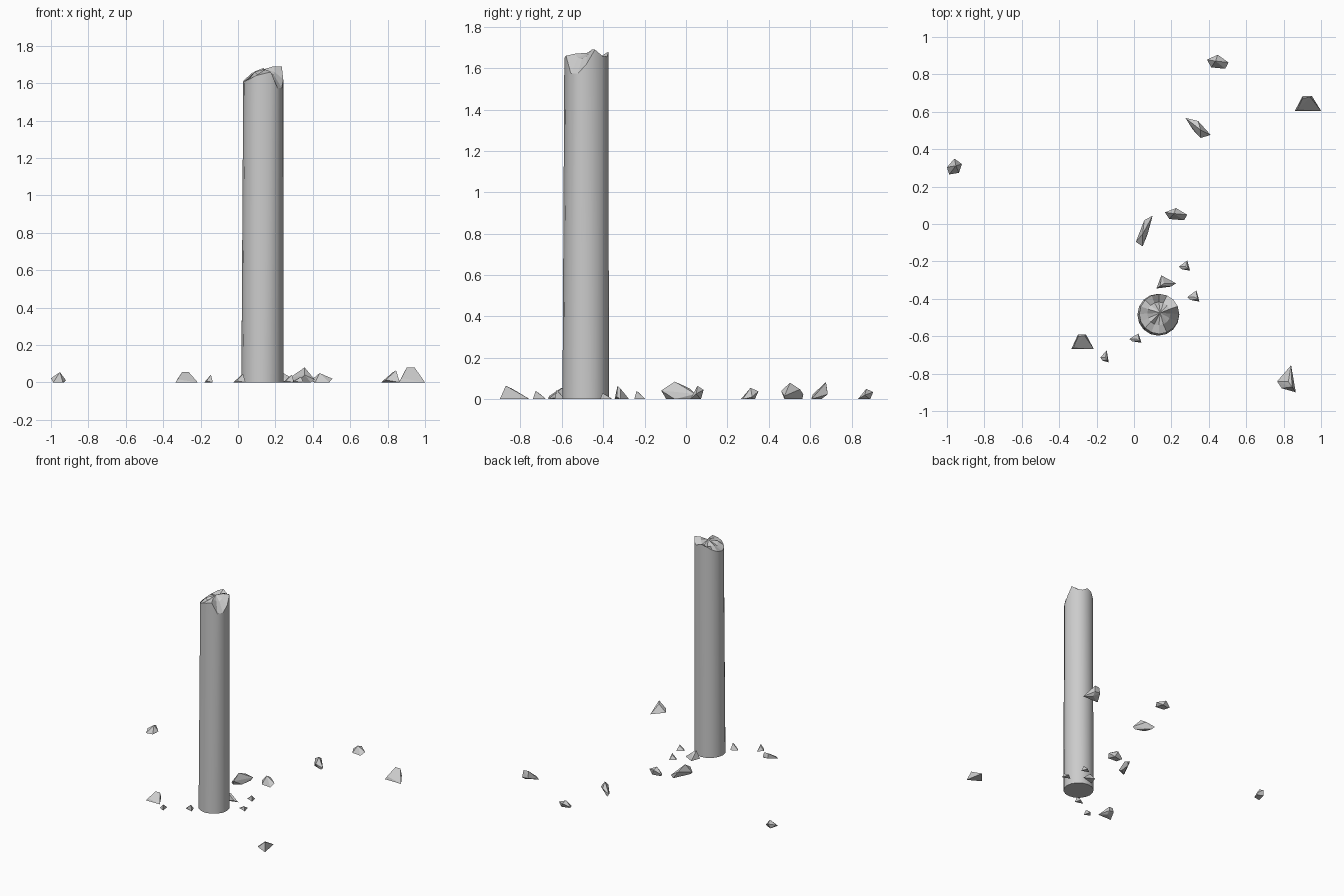
import bpy, bmesh, math

if "Cube" in bpy.data.objects:
    bpy.data.objects.remove(bpy.data.objects["Cube"])

N = 16


def finish(bm, name):
    bmesh.ops.recalc_face_normals(bm, faces=bm.faces)
    me = bpy.data.meshes.new(name)
    bm.to_mesh(me)
    bm.free()
    ob = bpy.data.objects.new(name, me)
    bpy.context.collection.objects.link(ob)
    return ob


def ring(bm, cx, cy, r, heights):
    return [bm.verts.new((cx + r * math.cos(2 * math.pi * i / N),
                          cy + r * math.sin(2 * math.pi * i / N), z))
            for i, z in enumerate(heights)]


def bridge(bm, a, b, smooth=False):
    for i in range(N):
        j = (i + 1) % N
        f = bm.faces.new((a[i], a[j], b[j], b[i]))
        f.smooth = smooth


# Broken column: slightly tapered shaft with a jagged rim and a chip on the right
rim = [1.62, 1.69, 1.66, 1.655, 1.68, 1.665, 1.64, 1.62,
       1.61, 1.61, 1.62, 1.64, 1.65, 1.66, 1.575, 1.575]
mid = [1.66, 1.69, 1.685, 1.65, 1.655, 1.63, 1.65, 1.655,
       1.635, 1.63, 1.66, 1.64, 1.665, 1.67, 1.65, 1.645]
bm = bmesh.new()
base = ring(bm, 0.13, -0.485, 0.112, [0] * N)
top = ring(bm, 0.135, -0.481, 0.107, rim)
inner = ring(bm, 0.133, -0.479, 0.062, mid)
bm.faces.new(base[::-1])
bridge(bm, base, top, True)
bridge(bm, top, inner)
tip = bm.verts.new((0.14, -0.475, 1.675))
for i in range(N):
    bm.faces.new((inner[i], inner[(i + 1) % N], tip))
# crisp fracture edge between shaft and broken top
bm.edges.ensure_lookup_table()
for e in bm.edges:
    if any(not f.smooth for f in e.link_faces):
        e.smooth = False
finish(bm, "broken_column")

# Rubble shapes in a unit box, hulled and fitted to each chunk's extents
SHAPES = {
    "block": [(0, 0, 0), (1, 0, 0), (.3, 1, .35), (.65, 1, .3), (.3, .85, 1),
              (.6, .9, 1), (.1, .1, .3), (.6, .6, 0)],
    "splinter": [(0, 1, .3), (.15, .95, 0), (.5, .85, .6), (1, .15, .2),
                 (.85, .15, 0), (.6, 0, .5), (.3, .4, 0), (.6, .4, 1)],
    "pebble": [(0, .65, .2), (.5, 1, .7), (1, .45, .4), (.85, 0, 0),
               (.2, .1, 0), (.4, .55, 1), (.65, .8, 0), (.15, .6, 0)],
    "shard": [(0, .4, 0), (.75, 1, 0), (1, 0, 0), (.25, .15, .2),
              (.8, .2, 1), (.6, .4, .8)],
}

# shape, x min, x max, y min, y max, height, mirror x, mirror y
CHUNKS = [
    ("pebble", .39, .505, .83, .905, .05, 0, 0),
    ("block", .86, 1.0, .605, .685, .08, 0, 0),
    ("splinter", .275, .41, .46, .567, .08, 0, 0),
    ("pebble", -1.0, -.92, .265, .35, .055, 1, 0),
    ("pebble", .165, .285, .02, .085, .065, 0, 0),
    ("splinter", .01, .1, -.12, .045, .085, 1, 0),
    ("shard", .12, .225, -.345, -.275, .065, 1, 0),
    ("shard", .24, .30, -.25, -.195, .04, 0, 0),
    ("shard", .285, .35, -.415, -.355, .03, 0, 0),
    ("block", -.335, -.215, -.668, -.59, .055, 0, 0),
    ("shard", -.18, -.135, -.74, -.675, .04, 0, 0),
    ("shard", -.025, .04, -.635, -.585, .045, 0, 0),
    ("shard", .765, .865, -.9, -.755, .065, 0, 0),
]
for n, (kind, x0, x1, y0, y1, h, fx, fy) in enumerate(CHUNKS):
    bm = bmesh.new()
    for x, y, z in SHAPES[kind]:
        x, y = (1 - x if fx else x), (1 - y if fy else y)
        bm.verts.new((x0 + (x1 - x0) * x, y0 + (y1 - y0) * y, h * z))
    out = bmesh.ops.convex_hull(bm, input=bm.verts)
    junk = [v for v in out["geom_interior"] if isinstance(v, bmesh.types.BMVert)]
    bmesh.ops.delete(bm, geom=junk, context='VERTS')
    finish(bm, f"rubble_{kind}_{n + 1:02d}")
